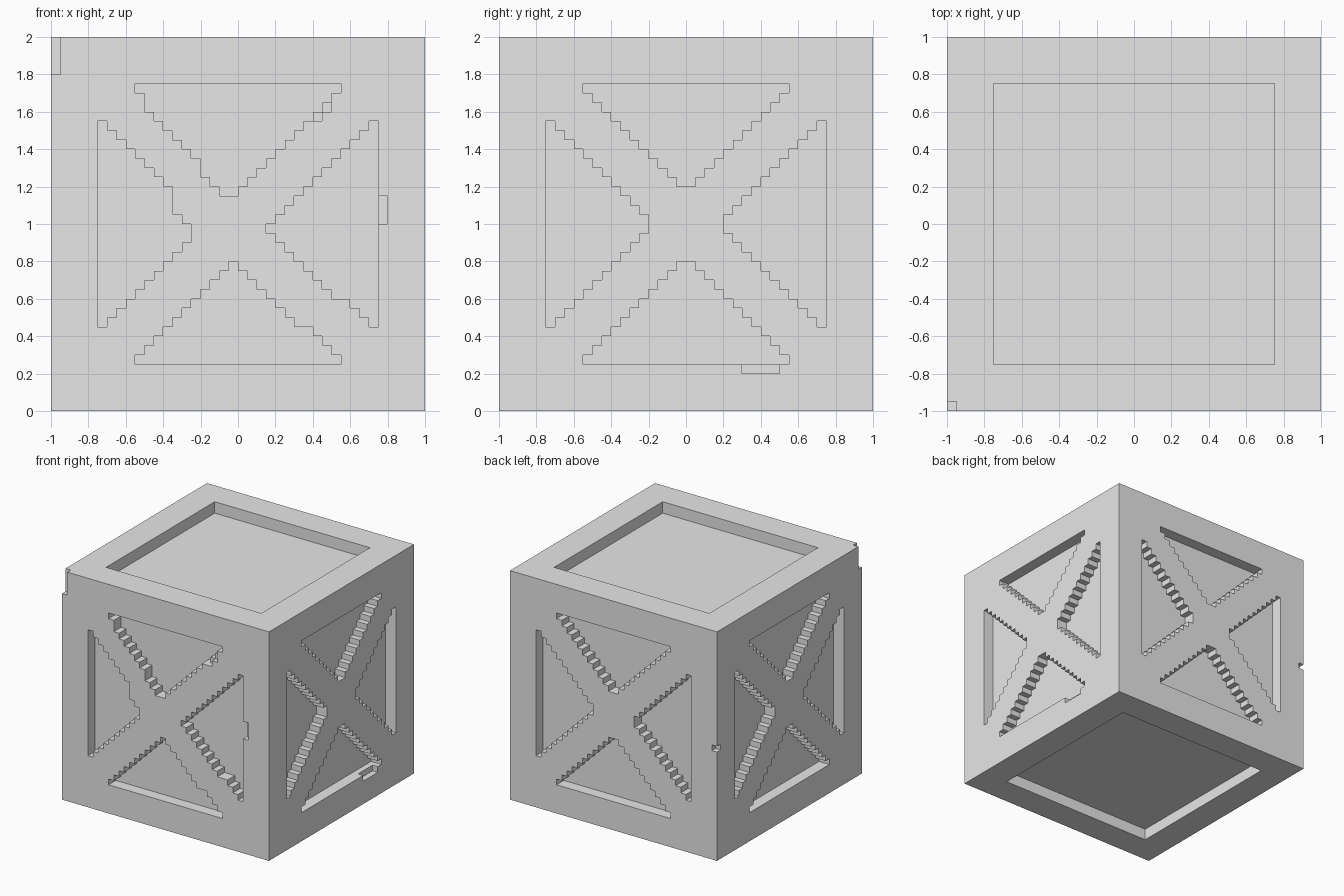
import bpy, bmesh, math
from mathutils import Matrix, Vector

CELL = 0.05          # everything sits on this grid
DEPTH = 0.1          # recess depth
SPAN = 11            # half width, in cells, of a triangle's base

old = bpy.data.objects.get("Cube")
if old:
    bpy.data.objects.remove(old, do_unlink=True)

grey = bpy.data.materials.new("plain_grey")
grey.use_nodes = True
colour = (0.8, 0.8, 0.8, 1)
grey.diffuse_color = colour
grey.node_tree.nodes["Principled BSDF"].inputs["Base Color"].default_value = colour


def add_object(name, bm):
    bmesh.ops.recalc_face_normals(bm, faces=bm.faces)
    mesh = bpy.data.meshes.new(name)
    bm.to_mesh(mesh)
    bm.free()
    obj = bpy.data.objects.new(name, mesh)
    bpy.context.collection.objects.link(obj)
    mesh.materials.append(grey)
    return obj


def add_box(bm, lo, hi, turn=Matrix.Identity(4)):
    lo, hi = Vector(lo), Vector(hi)
    place = Matrix.Translation((lo + hi) / 2) @ Matrix.Diagonal((*(hi - lo), 1))
    bmesh.ops.create_cube(bm, size=1, matrix=turn @ place)


def carve(bm):
    """Subtract the cutter from the crate and discard it."""
    cutter = add_object("cutter", bm)
    cutter.hide_render = True
    mod = crate.modifiers.new("carve", 'BOOLEAN')
    mod.operation = 'DIFFERENCE'
    mod.solver = 'EXACT'
    mod.object = cutter
    bpy.context.view_layer.objects.active = crate
    bpy.ops.object.modifier_apply(modifier=mod.name)
    bpy.data.objects.remove(cutter, do_unlink=True)


def stair_outline(lo_out=(), hi_in=()):
    """Stepped triangle as (inward, sideways) points; uneven steps shift an edge."""
    low, high = [], []
    for k in range(SPAN + 1):
        lo = k - SPAN - sum(k >= c for c in lo_out)
        hi = SPAN - k - sum(k >= c for c in hi_in)
        if hi <= lo:
            break
        low += [(k, lo), (k + 1, lo)]
        high += [(k, hi), (k + 1, hi)]
    points = []
    for p in low + high[::-1]:
        if not points or points[-1] != p:
            points.append(p)
    return points


def add_triangle(bm, side, points, turn):
    """Prism for one of the four openings of a panel."""
    ring = []
    for inward, sideways in points:
        r, t = 0.75 - inward * CELL, sideways * CELL
        x, z = {"top": (t, r), "bottom": (t, -r),
                "left": (-r, t), "right": (r, t)}[side]
        ring.append((x, z + 1))
    rows = [[bm.verts.new(turn @ Vector((x, y, z))) for x, z in ring]
            for y in (-1.1, DEPTH - 1)]
    bm.faces.new(rows[0])
    bm.faces.new(rows[1])
    for i in range(len(ring)):
        j = (i + 1) % len(ring)
        bm.faces.new((rows[0][i], rows[0][j], rows[1][j], rows[1][i]))


# Solid block
bm = bmesh.new()
add_box(bm, (-1, -1, 0), (1, 1, 2))
crate = add_object("crate", bm)

# Square recesses in the lid and the base
bm = bmesh.new()
add_box(bm, (-0.75, -0.75, 2 - DEPTH), (0.75, 0.75, 2.1))
add_box(bm, (-0.75, -0.75, -0.1), (0.75, 0.75, DEPTH))
carve(bm)

# Cross-braced side panels: the front one has uneven steps
worn = {"top": ((2, 9), ()), "left": ((), (8, 8)),
        "right": ((4,), ()), "bottom": ((), (4,))}
bm = bmesh.new()
for quarter in range(4):
    turn = Matrix.Rotation(quarter * math.pi / 2, 4, 'Z')
    for side, shifts in worn.items():
        outline = stair_outline(*shifts) if quarter == 0 else stair_outline()
        add_triangle(bm, side, outline, turn)
carve(bm)

# Small shallow chips in the edges
chips = [((-1.1, -1.1, 1.8), (-0.95, -0.95, 2.1)),     # front top corner
         ((0.7, -1.1, 1.0), (0.8, -0.95, 1.15)),       # beside front opening
         ((0.42, -1.1, 1.6), (0.5, -0.95, 1.65)),      # front stair edge
         ((0.37, -1.1, 1.55), (0.45, -0.95, 1.6)),
         ((0.95, 0.3, 0.2), (1.1, 0.5, 0.3)),          # below side opening
         ((-1.1, 0.95, 0.95), (-0.95, 1.1, 1.0))]      # back upright edge
for lo, hi in chips:
    bm = bmesh.new()
    add_box(bm, lo, hi)
    carve(bm)

# Flat shading, single material
for poly in crate.data.polygons:
    poly.use_smooth = False
    poly.material_index = 0
